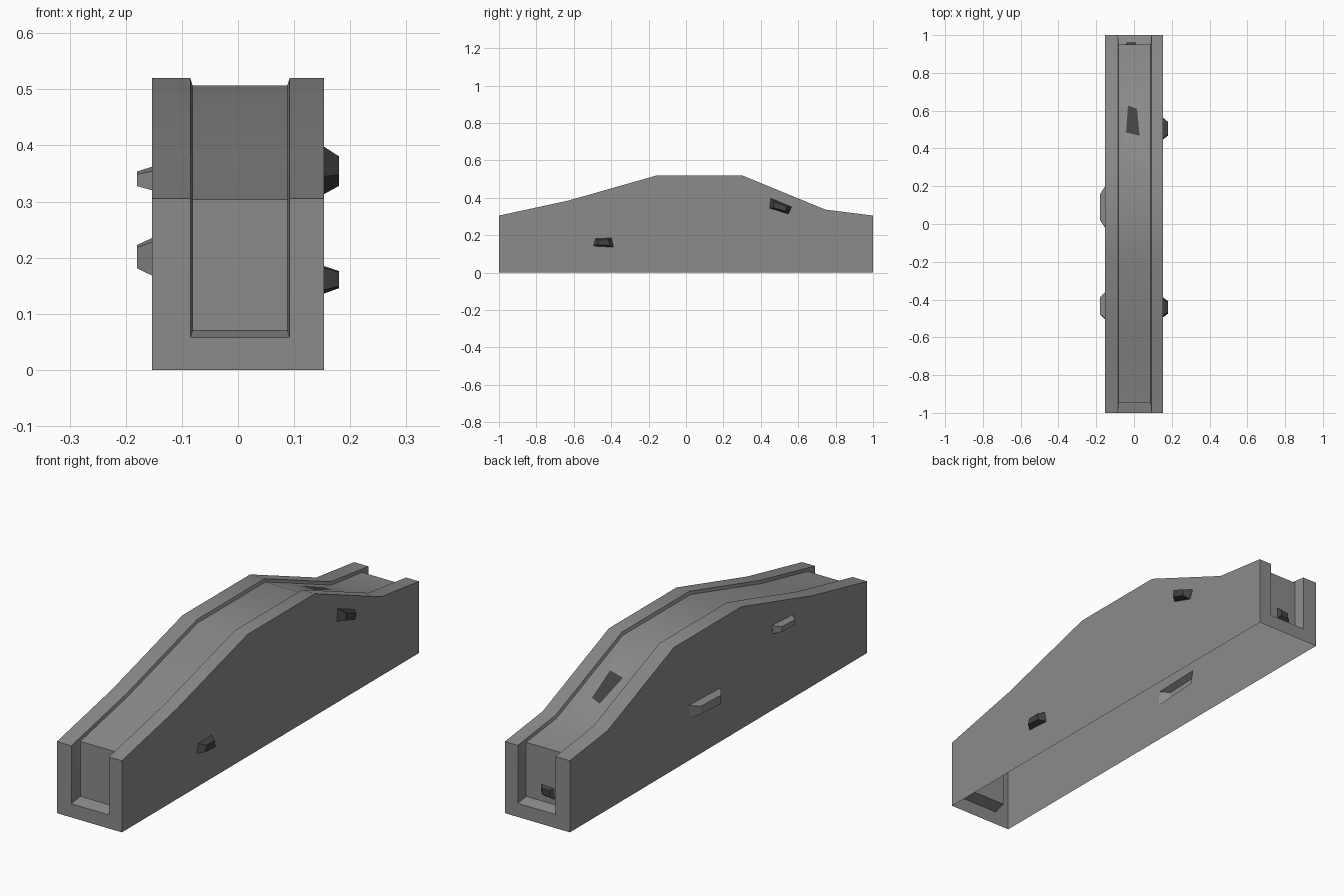
import bpy, bmesh
from math import radians
from mathutils import Vector
from mathutils.geometry import tessellate_polygon

if "Cube" in bpy.data.objects:
    bpy.data.objects.remove(bpy.data.objects["Cube"])

W = 0.153                 # half width
GL, GR = -0.085, 0.092    # groove mouth sides
FL, FR = -0.081, 0.088    # groove floor sides

# Side profiles (y, z): groove mouth along the crest, and sunken groove floor
mouth = [(-1, .058), (-1, .305), (-.63, .385), (-.155, .52),
         (.30, .52), (.745, .337), (1, .305), (1, .058)]
floor = [(-.945, .07), (-.945, .304), (-.63, .372), (-.155, .507),
         (.30, .507), (.745, .324), (.95, .300), (.95, .07)]

bm = bmesh.new()
GREY, DARK = 0, 1


def face(points, mat=GREY):
    bm.faces.new([bm.verts.new(p) for p in points]).material_index = mat


def at(x, path):
    return [Vector((x, y, z)) for y, z in path]


def strip(a, b, mat=GREY):
    for i in range(len(a) - 1):
        face([a[i], a[i + 1], b[i + 1], b[i]], mat)


def panel(outline, holes):
    # flat panel with openings
    loops = [outline] + holes
    pts = [p for loop in loops for p in loop]
    for tri in tessellate_polygon(loops):
        face([pts[i] for i in tri])


def knob(base, offset, scale, mat):
    # tapered stud growing out of an opening
    c = sum(base, Vector()) / len(base)
    tip = [c + (p - c) * scale + Vector(offset) for p in base]
    strip(base + base[:1], tip + tip[:1], mat)
    face(tip, mat)


# Outer walls with studs
right_studs = [[(.452, .398), (.564, .352), (.548, .313), (.447, .345)],
               [(-.484, .182), (-.398, .185), (-.388, .136), (-.495, .142)]]
left_studs = [[(.20, .235), (.187, .178), (-.02, .168), (-.017, .228)],
              [(-.36, .362), (-.365, .324), (-.505, .32), (-.50, .354)]]
profile = [(-1, 0)] + mouth + [(1, 0)]
for s, studs, mat in ((1, right_studs, DARK), (-1, left_studs, GREY)):
    holes = [at(s * W, q) for q in studs]
    panel(at(s * W, profile), holes)
    for h in holes:
        knob(h, (s * .027, 0, 0), .62, mat)

# Rims, groove sides
strip(at(-W, mouth), at(GL, mouth))
strip(at(GR, mouth), at(W, mouth))
strip(at(GL, mouth), at(FL, floor))
strip(at(GR, mouth), at(FR, floor))

# End panels below the groove and their ledges
for i, y in ((0, -1), (-1, 1)):
    z = mouth[i][1]
    face([(-W, y, 0), (W, y, 0), (W, y, z), (GR, y, z), (GL, y, z), (-W, y, z)])
    fy, fz = floor[i]
    face([(GL, y, z), (GR, y, z), (FR, fy, fz), (FL, fy, fz)])

# Groove floor, with a dark patch on the back slope and a stud on the back end
(y0, z0), (y1, z1) = floor[4], floor[5]
patch = [Vector((x, y, z0 + (z1 - z0) * (y - y0) / (y1 - y0)))
         for x, y in ((-.032, .627), (.016, .61), (.03, .468), (-.042, .484))]
stud = [Vector((x, .95, z))
        for x, z in ((-.046, .092), (.014, .098), (.016, .142), (-.042, .138))]
openings = {4: patch, 6: stud}
for i in range(len(floor) - 1):
    a, b = at(FL, floor[i:i + 2]), at(FR, floor[i:i + 2])
    panel([a[0], a[1], b[1], b[0]], [openings[i]] if i in openings else [])
face(patch, DARK)
knob(stud, (0, .012, 0), .62, DARK)

# Weld into one open-bottomed shell
bmesh.ops.remove_doubles(bm, verts=bm.verts, dist=.0005)
bmesh.ops.recalc_face_normals(bm, faces=bm.faces)
mesh = bpy.data.meshes.new("grooved_arch_wall")
bm.to_mesh(mesh)
bm.free()

# Body grey and darker stud grey
for name, v in (("body_grey", .26), ("stud_dark", .055)):
    m = bpy.data.materials.new(name)
    m.diffuse_color = (v, v, v, 1)
    m.use_nodes = True
    m.node_tree.nodes["Principled BSDF"].inputs["Base Color"].default_value = m.diffuse_color
    mesh.materials.append(m)

wall = bpy.data.objects.new("grooved_arch_wall", mesh)
bpy.context.collection.objects.link(wall)
bpy.context.view_layer.objects.active = wall
wall.select_set(True)
bpy.ops.object.shade_smooth_by_angle(angle=radians(30))
